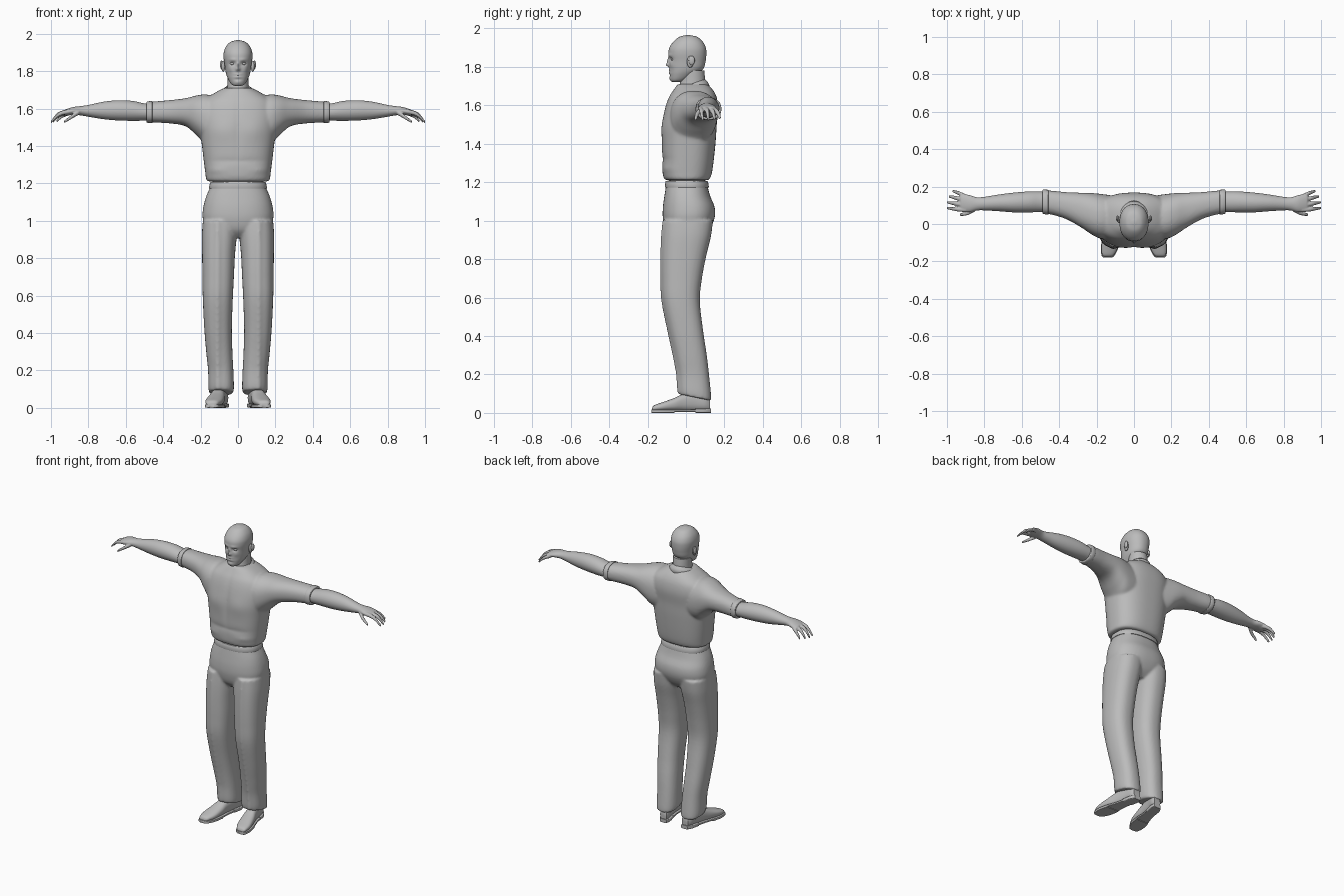
import bpy, bmesh
from math import sin, cos, pi, exp, copysign
from mathutils import Vector, Matrix

cube = bpy.data.objects.get("Cube")
if cube:
    bpy.data.objects.remove(cube)

grey = bpy.data.materials.new("plain grey")
grey.use_nodes = True
grey.diffuse_color = (0.5, 0.5, 0.5, 1)
grey.node_tree.nodes["Principled BSDF"].inputs["Base Color"].default_value = grey.diffuse_color

CM = 0.01  # all measures below are in hundredths


def catmull(a, b, c, d, t):
    return tuple(q + t / 2 * (r - p + t * (2 * p - 5 * q + 4 * r - s + t * (3 * (q - r) + s - p)))
                 for p, q, r, s in zip(a, b, c, d))


def resample(rows, steps):
    out = []
    for i in range(len(rows) - 1):
        quad = [rows[max(0, min(len(rows) - 1, i + k))] for k in (-1, 0, 1, 2)]
        out += [catmull(*quad, k / steps) for k in range(steps)]
    return out + [rows[-1]]


def loft(bm, rows, axis="z", sides=48, steps=5, power=2.0, mirror=False, shape=None):
    """Skin over rows of (position, low u, high u, low v, high v)."""
    for sign in ((1, -1) if mirror else (1,)):
        rings = []
        for t, u0, u1, v0, v1 in resample(rows, steps):
            ring = []
            for k in range(sides):
                c, s = cos(2 * pi * k / sides), sin(2 * pi * k / sides)
                u = (u0 + u1) / 2 + (u1 - u0) / 2 * copysign(abs(c) ** (2 / power), c)
                v = (v0 + v1) / 2 + (v1 - v0) / 2 * copysign(abs(s) ** (2 / power), s)
                p = Vector({"z": (u, v, t), "x": (t, u, v), "y": (u, t, v)}[axis])
                if shape:
                    p = shape(p)
                p.x *= sign
                ring.append(bm.verts.new(p * CM))
            rings.append(ring)
        for a, b in zip(rings, rings[1:]):
            for k in range(sides):
                n = (k + 1) % sides
                bm.faces.new((a[k], a[n], b[n], b[k]))
        bm.faces.new(rings[0])
        bm.faces.new(rings[-1])


def ball(bm, centre, size):
    for sign in (1, -1):
        place = Vector((centre[0] * sign, centre[1], centre[2])) * CM
        bmesh.ops.create_uvsphere(bm, u_segments=20, v_segments=12, radius=CM,
                                  matrix=Matrix.Translation(place) @ Matrix.Diagonal((*size, 1)))


def bumps(table):
    """Raise or sink the front surface with soft dabs (x, z, x reach, z reach, amount)."""
    def shape(p):
        if p.y < 0:
            p.y += sum(m * exp(-((abs(p.x) - x) / a) ** 2 - ((p.z - z) / b) ** 2)
                       for x, z, a, b, m in table)
        return p
    return shape


def finish(name, bm, voxel=0, smooth=0, angle=50):
    bmesh.ops.recalc_face_normals(bm, faces=bm.faces)
    mesh = bpy.data.meshes.new(name)
    bm.to_mesh(mesh)
    bm.free()
    mesh.materials.append(grey)
    ob = bpy.data.objects.new(name, mesh)
    bpy.context.collection.objects.link(ob)
    if voxel:
        mod = ob.modifiers.new("blend", "REMESH")
        mod.mode, mod.voxel_size, mod.use_smooth_shade = "VOXEL", voxel * CM, True
    if smooth:
        mod = ob.modifiers.new("soften", "SMOOTH")
        mod.factor, mod.iterations = 0.5, smooth
    bpy.ops.object.select_all(action="DESELECT")
    ob.select_set(True)
    bpy.context.view_layer.objects.active = ob
    if voxel:
        bpy.ops.object.shade_smooth()
    else:
        bpy.ops.object.shade_smooth_by_angle(angle=angle * pi / 180)
    return ob


# Head with sculpted face, neck, eyes and ears
bm = bmesh.new()
face = bumps([(3, 184, 1.5, 1, 1.1), (2.6, 186, 2, .8, -.4), (0, 183, .8, 1.6, -1),
              (0, 181, 1.1, .9, -1.7), (0, 177.4, 2, 1.2, -.5), (0, 177.5, 2.2, .3, .5),
              (0, 174, 1.6, 1, -.4), (4, 181, 1.3, 1.4, -.3), (0, 175.5, 2, .5, .3)])
loft(bm, [(172, -1.5, 1.5, -7, -3), (173, -3.6, 3.6, -8, 0), (176, -5.4, 5.4, -8.5, 5),
          (179, -6.5, 6.5, -8.6, 9), (183, -7.1, 7.1, -8.8, 10.2), (187, -7.7, 7.7, -9.1, 10.6),
          (190, -7.6, 7.6, -8.6, 10.3), (193, -6.5, 6.5, -6.6, 8.8), (195.5, -4.2, 4.2, -3.6, 6),
          (196.5, -1, 1, 0, 2)], sides=120, steps=7, power=2.2, shape=face)
loft(bm, [(160, -7, 7, -5, 9), (167, -6, 6, -4.5, 9.5), (172, -5.6, 5.6, -3, 10),
          (178, -5.6, 5.6, -2, 9.5)])
ball(bm, (3, -6.7, 184), (1.3, 1.2, .8))
ball(bm, (7.9, 2.2, 182.6), (1, 1.7, 3))
ball(bm, (8.8, 3, 183.3), (.8, 1.6, 2.4))
finish("head", bm)

# Shirt body and sleeves blended into one cloth shape
bm = bmesh.new()
folds = bumps([(8, 148, 6, 6, -.6), (6, 132, 8, 1.5, .5), (12, 127, 5, 1.5, -.5), (0, 150, 1, 20, .4)])
loft(bm, [(121, -16, 16, -10.5, 11.5), (122, -17, 17, -11.5, 12.5), (125, -17.4, 17.4, -12.2, 13.5),
          (132, -18.3, 18.3, -12.4, 14.5), (142, -19.5, 19.5, -12.5, 15.5),
          (150, -20.5, 20.5, -12.3, 16), (158, -20.5, 20.5, -11, 16.8), (164, -18.5, 18.5, -9, 16),
          (168, -13, 13, -6.5, 14), (171, -7.5, 7.5, -4.5, 11)], sides=80, power=2.5, shape=folds)
loft(bm, [(10, -8, 15, 140, 166), (17, -8, 16, 141, 167.5), (22, -6, 16.5, 145.5, 167),
          (28, -2, 16.7, 150.5, 165.5), (36, 2.5, 17, 152, 164.5), (44, 5, 17.8, 152.5, 163.8),
          (49, 5.7, 18, 152.8, 163.3)], axis="x", power=2.3, mirror=True)
finish("shirt", bm, voxel=0.8, smooth=5)

# Rolled sleeve hems and the shirt placket
bm = bmesh.new()
loft(bm, [(45.8, 5.2, 18, 152.5, 163.7), (46.2, 5, 18.3, 152.2, 164), (48.6, 5.4, 18.4, 152.4, 163.7),
          (49, 5.8, 18, 152.8, 163.3)], axis="x", steps=2, power=2.3, mirror=True)
finish("sleeve_hems", bm)

# Folded collar: a band of cloth running round the neck with two points in front
bm = bmesh.new()
rows = []
for k in range(41):
    a = 0.12 + (2 * pi - 0.24) * k / 40
    lift = ((1 - cos(a)) / 2) ** 0.6
    tip = max(0, cos(a)) ** 3
    rise = 166 + 7.2 * lift
    profile = [(6.3, 7, rise - 2), (6.6, 7.3, rise), (7.8, 8.4, rise - 1), (9.2, 9.8, rise - 4 - tip)]
    rows.append([bm.verts.new(Vector((r * sin(a), 2.6 - d * cos(a) - tip * (1 + .2 * i), z)) * CM)
                 for i, (r, d, z) in enumerate(profile)])
for a, b in zip(rows, rows[1:]):
    for i in range(3):
        bm.faces.new((a[i], a[i + 1], b[i + 1], b[i]))
collar = finish("collar", bm)
thick = collar.modifiers.new("cloth", "SOLIDIFY")
thick.thickness, thick.offset = 0.5 * CM, 0

# Trousers: hips and two creased legs blended together
bm = bmesh.new()
loft(bm, [(91, -9, 9, -7, 8), (95, -16, 16, -10.5, 12), (101, -18.8, 18.8, -12, 14.8),
          (107, -18.6, 18.6, -12, 14.9), (113, -17, 17, -11.2, 12.5), (119, -14.4, 14.4, -10.2, 11),
          (121, -14.2, 14.2, -10, 10.8)], sides=80, power=2.4)


def trouser_leg(p):
    if p.y < 2:
        p.y -= 0.9 * exp(-((p.x - 11) / 1.4) ** 2)
    p.z -= 0.3 * (p.y - 5) * max(0, 1 - p.z / 25)
    return p


loft(bm, [(8, 2.6, 15.4, -3.6, 13), (11, 2.2, 15.8, -4, 13), (20, 2.5, 16, -4.5, 12),
          (30, 3, 17, -6.2, 10.8), (42, 3.3, 18, -8.8, 9), (58, 2.8, 18.8, -12, 7.2),
          (70, 2.2, 19, -12.6, 8.3), (82, 1.6, 19.2, -12.6, 10.6), (92, .6, 19.3, -12.2, 13),
          (100, 0, 18.8, -11.5, 14)], sides=64, power=2.4, mirror=True, shape=trouser_leg)
finish("trousers", bm, voxel=0.8, smooth=3)

# Waistband and slanted pocket edges
bm = bmesh.new()
loft(bm, [(117.2, -15.2, 15.2, -10.7, 11.7), (117.6, -15.5, 15.5, -10.9, 11.9),
          (120.3, -14.9, 14.9, -10.7, 11.4), (120.7, -14.4, 14.4, -10.3, 11)],
     sides=64, steps=2, power=2.4)
finish("waistband", bm)

# Forearms, palms and fingers
bm = bmesh.new()
loft(bm, [(40, 7, 17, 153.5, 162.5), (49, 6.5, 17.3, 153.5, 162.6), (56, 6.2, 17.4, 153.4, 164),
          (64, 6.2, 16.8, 153.6, 164.4), (72, 6.8, 15.8, 154.3, 163.6), (80, 7.3, 14.5, 155.6, 161.9),
          (84, 7.2, 14.3, 156.3, 161.3), (88, 6.3, 15.5, 156.6, 160.8), (92, 6.5, 16, 156.2, 159.6),
          (93, 8, 15, 157, 159)], axis="x", mirror=True)
# each finger: three joints as (x, y, z)
digits = [[(85, 8, 158), (89, 5.8, 155.5), (93, 5, 152.8)],
          [(90, 7.6, 158.5), (95.5, 8, 157), (100, 8.6, 152.8)],
          [(90, 10, 158.5), (96, 11, 157), (100, 11.6, 152.6)],
          [(90, 12.5, 158.2), (95.5, 14, 156.5), (99, 14.8, 152.8)],
          [(90, 14.6, 157.8), (94, 16.6, 156), (97, 17.6, 153.2)]]
for joints in digits:
    rows = [(x, y - r, y + r, z - r, z + r) for (x, y, z), r in zip(joints, (1.3, 1.1, .7))]
    loft(bm, rows, axis="x", sides=16, mirror=True)
finish("arms_and_hands", bm, voxel=0.4, smooth=2)


# Shoes turned slightly outwards, with soles and heels
def splay(p):
    p.x += 10.5 - 0.2 * p.y
    return p


bm = bmesh.new()
loft(bm, [(-17.6, -1.5, 1.5, 1, 2.5), (-16.5, -3.2, 3.2, 1, 4), (-12, -4.5, 4.5, 1, 5.6),
          (-6, -4.4, 4.4, 1, 7.8), (-1, -3.7, 3.7, 1, 10), (5, -3.3, 3.3, 1, 11),
          (10, -3.3, 3.3, 1, 10), (12.5, -2.4, 2.4, 1, 8)],
     axis="y", sides=32, power=2.4, mirror=True, shape=splay)
finish("shoes", bm)
bm = bmesh.new()
outline = [(-18, 1.5), (-17, 3.4), (-12, 4.8), (-6, 4.6), (0, 3.7), (5, 3.6), (10, 3.6), (13, 2.4)]
loft(bm, [(y, -w, w, .4, 1.8) for y, w in outline], axis="y", power=6, mirror=True, shape=splay)
loft(bm, [(y, -w, w, 0, 2.4) for y, w in outline[5:]], axis="y", power=6, mirror=True, shape=splay)
loft(bm, [(y, -w, w, 0, 1) for y, w in outline[:4]], axis="y", power=6, mirror=True, shape=splay)
finish("shoe_soles", bm)
